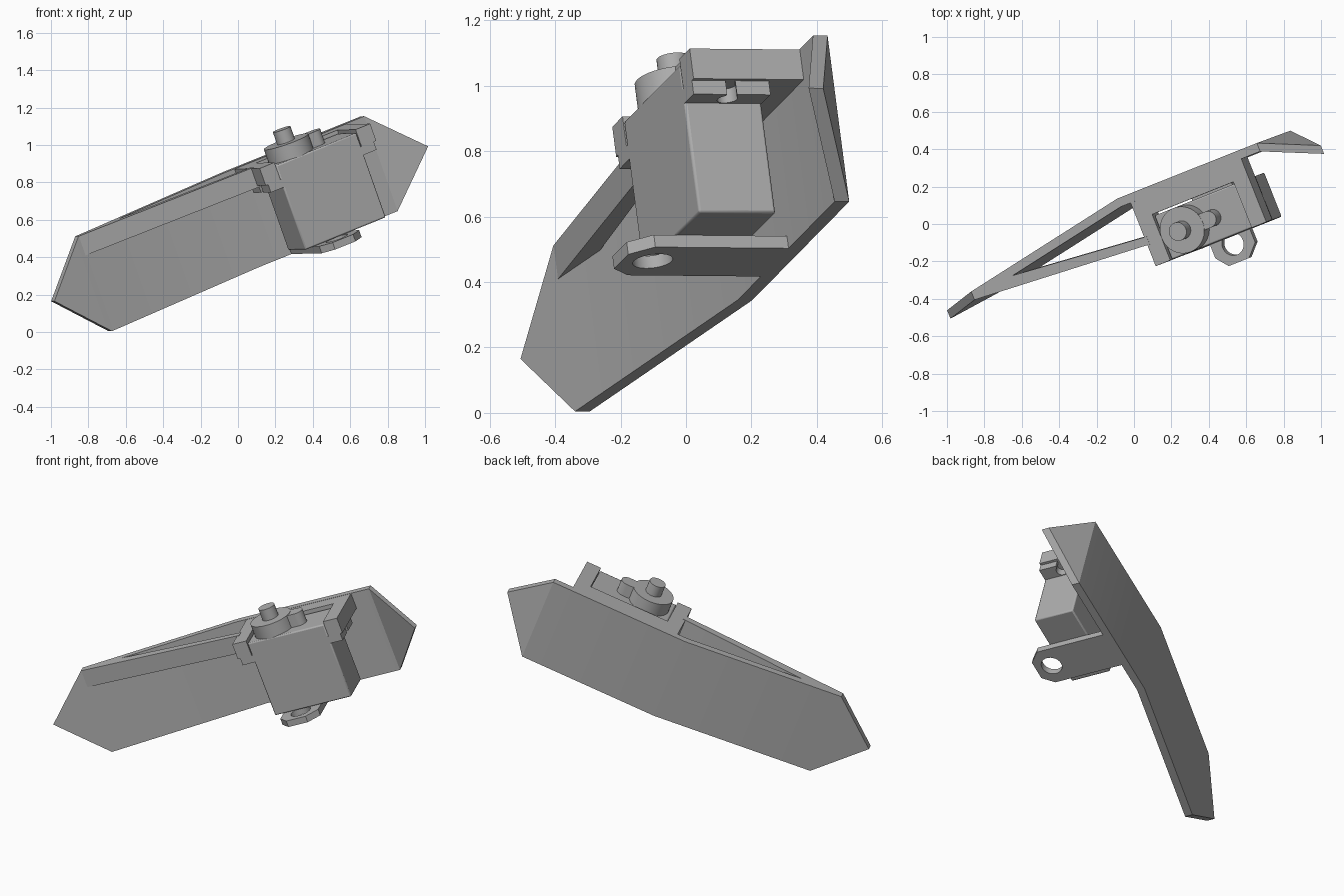
import bpy
import bmesh
from math import cos, sin, pi, radians
from mathutils import Matrix, Vector

cube = bpy.data.objects.get("Cube")
if cube:
    bpy.data.objects.remove(cube, do_unlink=True)

# One plain grey for everything
grey = bpy.data.materials.new("plain grey")
grey.use_nodes = True
COLOUR = (0.42, 0.42, 0.42, 1)
grey.diffuse_color = COLOUR
grey.node_tree.nodes["Principled BSDF"].inputs["Base Color"].default_value = COLOUR

# Tilted frame: u along the blade, v towards the back, w up the blade
W = Vector((-0.33, -0.122, 0.936)).normalized()
U = Vector((0.869, 0.348, 0.352))
U = (U - W * U.dot(W)).normalized()
V = W.cross(U)
FRAME = Matrix((U, V, W)).transposed().to_4x4()


def finish(name, bm, smooth=25):
    bmesh.ops.recalc_face_normals(bm, faces=bm.faces)
    mesh = bpy.data.meshes.new(name)
    bm.to_mesh(mesh)
    bm.free()
    mesh.materials.append(grey)
    obj = bpy.data.objects.new(name, mesh)
    obj.matrix_world = FRAME
    bpy.context.collection.objects.link(obj)
    bpy.ops.object.select_all(action='DESELECT')
    obj.select_set(True)
    bpy.context.view_layer.objects.active = obj
    bpy.ops.object.shade_smooth_by_angle(angle=radians(smooth))
    return obj


def prism(name, loops, w0, w1):
    """Extrude an outline, with optional hole loops, along w."""
    bm = bmesh.new()
    edges = []
    for loop in loops:
        vs = [bm.verts.new((u, v, w0)) for u, v in loop]
        edges += [bm.edges.new((a, b)) for a, b in zip(vs, vs[1:] + vs[:1])]
    bmesh.ops.triangle_fill(bm, edges=edges, use_beauty=True)
    bmesh.ops.dissolve_limit(bm, angle_limit=0.01, verts=[], edges=bm.edges[:])
    out = bmesh.ops.extrude_face_region(bm, geom=bm.faces[:])
    top = [g for g in out["geom"] if isinstance(g, bmesh.types.BMVert)]
    bmesh.ops.translate(bm, verts=top, vec=(0, 0, w1 - w0))
    return finish(name, bm)


def arc(u, v, r, start=0, end=2 * pi, n=32):
    return [(u + r * cos(start + (end - start) * i / n),
             v + r * sin(start + (end - start) * i / n)) for i in range(n)]


def rect(u0, u1, v0, v1):
    return [(u0, v0), (u1, v0), (u1, v1), (u0, v1)]


# Bent blade: two rows of corners and a pointed tip at each end
LOW, HIGH, THICK = 0.268, 0.81, 0.048
corners = [(-0.702, -0.019), (0.27, 0.152), (1.127, 0.15)]
bm = bmesh.new()


def blade_skin(offset):
    low, high = ([bm.verts.new((u, v - offset, w)) for u, v in corners]
                 for w in (LOW, HIGH))
    left = bm.verts.new((-0.971, -0.062, 0.54))
    right = bm.verts.new((1.363, 0.013, 0.548))
    left.co.y -= offset
    right.co.y -= offset
    for i in range(2):
        bm.faces.new((low[i], low[i + 1], high[i + 1], high[i]))
    bm.faces.new((low[0], high[0], left))
    bm.faces.new((low[2], right, high[2]))
    return low + [right] + high[::-1] + [left]


back, front = blade_skin(0), blade_skin(THICK)
for i in range(len(back)):
    j = (i + 1) % len(back)
    bm.faces.new((back[i], back[j], front[j], front[i]))
finish("blade", bm)

# Brace from the left end of the blade to the motor bracket
prism("front_brace", [[(-0.70, -0.067), (0.345, -0.14), (0.345, -0.095),
                       (-0.473, -0.02), (-0.69, -0.03)]], 0.70, 0.81)

# U-shaped bracket open at the front
MID, FRONT, REAR = 0.67, -0.26, -0.007
OUT, IN = 0.34, 0.25
prism("motor_bracket", [[
    (MID - OUT, FRONT), (MID - IN, FRONT), (MID - IN, 0.004), (MID + IN, 0.004),
    (MID + IN, FRONT), (MID + OUT, FRONT), (MID + OUT, 0.11), (MID - OUT, 0.11)]],
    0.71, 0.808)

# Motor case
case = prism("motor_case", [rect(MID - 0.248, MID + 0.248, FRONT, REAR)], 0.308, 0.79)
bevel = case.modifiers.new("soft edges", 'BEVEL')
bevel.width = 0.008
bevel.segments = 2

# Mounting ears with a keyhole slot at each end
AXIS = (FRONT + REAR) / 2
gap = 0.016
half = [(MID + 0.325, FRONT), (MID + 0.325, AXIS - gap)]
half += arc(MID + 0.283, AXIS, 0.032, -pi / 6, -11 * pi / 6, 20)
half += [(MID + 0.325, AXIS + gap), (MID + 0.325, REAR)]
mirrored = [(2 * MID - u, v) for u, v in reversed(half)]
prism("mounting_ears", [half + mirrored], 0.665, 0.711)

# Gear housing, side boss and output shaft
HUB = 0.57
prism("gear_housing", [arc(HUB, AXIS, 0.126, n=40)], 0.78, 0.872)
prism("gear_boss", [arc(HUB + 0.16, AXIS, 0.045, -pi / 2, pi / 2, 16)
                    + [(HUB + 0.16, AXIS + 0.045), (HUB + 0.08, AXIS + 0.045),
                       (HUB + 0.08, AXIS - 0.045)]], 0.78, 0.87)
prism("output_shaft", [arc(HUB, AXIS, 0.05, n=28)], 0.86, 0.943)

# Lower lug with a round hole
prism("lower_lug", [
    [(0.475, 0.125), (0.475, -0.335), (0.53, -0.4), (0.655, -0.4),
     (0.72, -0.335), (0.72, 0.125)],
    arc(0.598, -0.298, 0.062)], LOW, 0.308)
